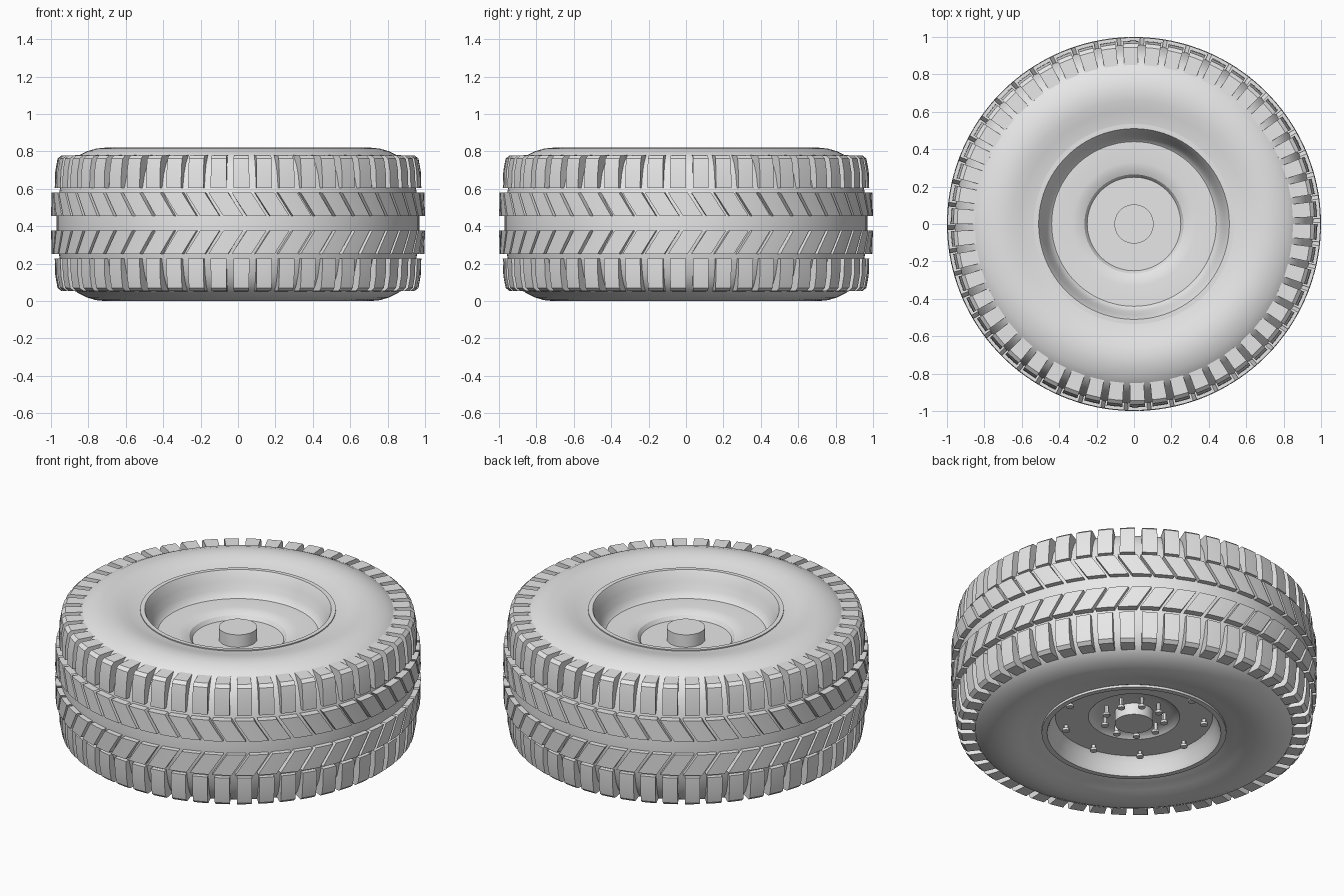
import bpy, bmesh
from math import cos, sin, pi, tau, radians
from mathutils import Matrix, Vector

if "Cube" in bpy.data.objects:
    bpy.data.objects.remove(bpy.data.objects["Cube"], do_unlink=True)

GREY = (0.8, 0.8, 0.8, 1.0)
grey = bpy.data.materials.new("plain_grey")
grey.use_nodes = True
grey.diffuse_color = GREY
grey.node_tree.nodes["Principled BSDF"].inputs["Base Color"].default_value = GREY

TREAD_MID = 0.416     # middle height of the tread
BLOCKS = 50           # tread blocks per row


def finish(name, bm, angle=30):
    bmesh.ops.recalc_face_normals(bm, faces=bm.faces)
    mesh = bpy.data.meshes.new(name)
    bm.to_mesh(mesh)
    bm.free()
    mesh.materials.append(grey)
    obj = bpy.data.objects.new(name, mesh)
    bpy.context.collection.objects.link(obj)
    bpy.ops.object.select_all(action="DESELECT")
    obj.select_set(True)
    bpy.context.view_layer.objects.active = obj
    bpy.ops.object.shade_smooth_by_angle(angle=radians(angle))
    return obj


def lathe(name, profile, steps=96, angle=30):
    """Turn a profile of (radius, height) points around the z axis."""
    bm = bmesh.new()
    verts = [bm.verts.new((r, 0, z)) for r, z in profile]
    edges = [bm.edges.new(pair) for pair in zip(verts, verts[1:])]
    bmesh.ops.spin(bm, geom=verts + edges, cent=(0, 0, 0), axis=(0, 0, 1),
                   angle=tau, steps=steps, use_merge=True)
    bmesh.ops.remove_doubles(bm, verts=bm.verts, dist=1e-5)
    return finish(name, bm, angle)


def tread_row(name, section, fill, slant, upper, phase=0.0, cuts=2):
    """Ring of blocks: a radial section swept over part of each pitch."""
    bm = bmesh.new()
    pitch = tau / BLOCKS
    side = 1 if upper else -1
    for i in range(BLOCKS):
        rings = []
        for j in range(cuts + 1):
            base = (i + phase + fill * (j / cuts - 0.5)) * pitch - pi / 2
            ring = []
            for r, h in section:
                a = base - slant * h
                ring.append(bm.verts.new((r * cos(a), r * sin(a), TREAD_MID + side * h)))
            rings.append(ring)
        for a, b in zip(rings, rings[1:]):
            for k in range(len(section)):
                n = (k + 1) % len(section)
                bm.faces.new((a[k], a[n], b[n], b[k]))
        bm.faces.new(rings[0])
        bm.faces.new(rings[-1])
    return finish(name, bm, 20)


def bolt_ring(name, radius, count, base, tip):
    """Bolts with a stem and a wider head, pointing down."""
    bm = bmesh.new()
    for i in range(count):
        a = radians(225) + tau * i / count
        for size, top, low in ((0.011, base, tip), (0.02, tip + 0.014, tip)):
            place = Matrix.Translation(Vector((radius * cos(a), radius * sin(a), (top + low) / 2)))
            bmesh.ops.create_cone(bm, cap_ends=True, segments=12, radius1=size,
                                  radius2=size, depth=top - low, matrix=place)
    return finish(name, bm)


# Tyre body: one half of the section, mirrored in height
half = [(0.52, 0.785), (0.56, 0.79), (0.61, 0.803), (0.66, 0.815), (0.71, 0.82),
        (0.76, 0.815), (0.81, 0.80), (0.86, 0.775), (0.90, 0.735), (0.93, 0.68),
        (0.95, 0.61), (0.965, 0.53), (0.97, 0.45)]
lathe("tyre_body", half + [(r, 0.82 - z) for r, z in reversed(half)]
      + [(0.48, 0.05)], angle=40)

# Tread rows, heights measured from the tread middle
shoulder = [(0.85, 0.364), (0.945, 0.362), (0.965, 0.345), (0.977, 0.28),
            (0.98, 0.188), (0.93, 0.188), (0.84, 0.33)]
chevron = [(0.95, 0.04), (1.0, 0.04), (0.997, 0.164), (0.94, 0.164)]
for upper, word in ((True, "upper"), (False, "lower")):
    tread_row(word + "_shoulder_blocks", shoulder, 0.68, 0.0, upper, 0.15)
    tread_row(word + "_chevron_blocks", chevron, 0.84, 0.65, upper)

# Wheel: upper dish, hidden barrel, lower dish
lathe("wheel_rim", [
    (0, 0.61), (0.25, 0.61), (0.265, 0.632), (0.295, 0.645), (0.33, 0.65),
    (0.44, 0.65), (0.452, 0.66), (0.468, 0.69), (0.485, 0.735), (0.505, 0.785),
    (0.51, 0.793), (0.535, 0.793), (0.535, 0.75), (0.52, 0.70), (0.52, 0.12),
    (0.505, 0.06), (0.505, 0.027), (0.475, 0.027), (0.465, 0.05), (0.45, 0.10),
    (0.43, 0.13), (0.25, 0.13), (0.235, 0.143), (0.195, 0.155), (0, 0.155)])

# Hub through the middle of the wheel
lathe("hub", [(0, 0.685), (0.105, 0.685), (0.105, 0.085), (0, 0.085)], steps=48)

# Bolts on the lower side
bolt_ring("outer_bolts", 0.385, 9, 0.14, 0.095)
bolt_ring("inner_bolts", 0.165, 9, 0.165, 0.095)
